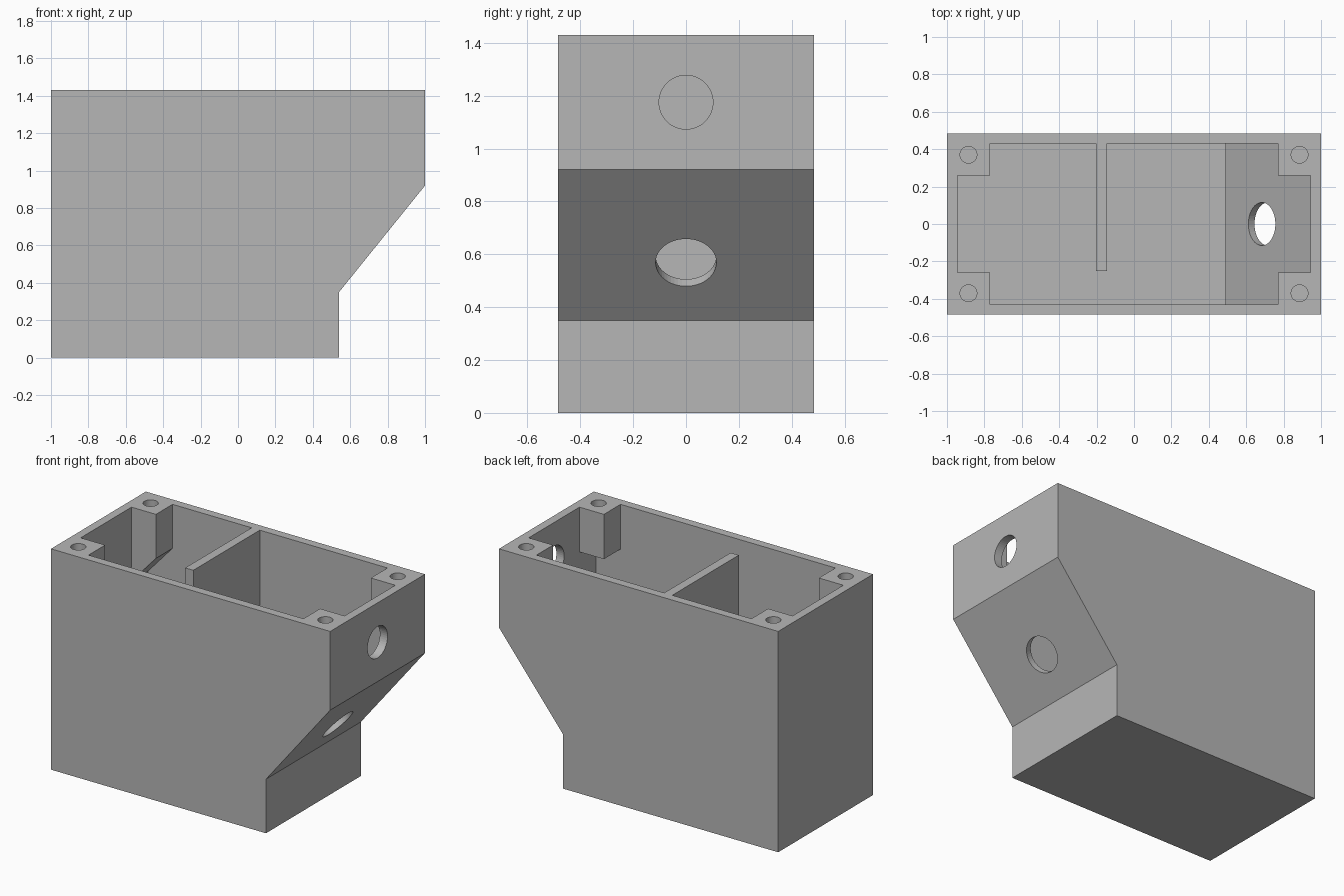
import bpy
import bmesh
from mathutils import Matrix, Vector

cube = bpy.data.objects.get("Cube")
if cube:
    bpy.data.objects.remove(cube, do_unlink=True)

grey = bpy.data.materials.new("plain grey")
grey.use_nodes = True
colour = (0.47, 0.47, 0.47, 1)
grey.diffuse_color = colour
grey.node_tree.nodes["Principled BSDF"].inputs["Base Color"].default_value = colour


def add_object(name, bm):
    bmesh.ops.recalc_face_normals(bm, faces=bm.faces)
    mesh = bpy.data.meshes.new(name)
    bm.to_mesh(mesh)
    bm.free()
    mesh.materials.append(grey)
    obj = bpy.data.objects.new(name, mesh)
    bpy.context.collection.objects.link(obj)
    return obj


def prism(name, profile, y0, y1):
    """Extrude an x-z profile along y."""
    bm = bmesh.new()
    face = bm.faces.new([bm.verts.new((x, y0, z)) for x, z in profile])
    new = bmesh.ops.extrude_face_region(bm, geom=[face])["geom"]
    verts = [v for v in new if isinstance(v, bmesh.types.BMVert)]
    bmesh.ops.translate(bm, verts=verts, vec=(0, y1 - y0, 0))
    return add_object(name, bm)


def cylinder(name, radius, length, centre, axis):
    bm = bmesh.new()
    turn = Vector((0, 0, 1)).rotation_difference(Vector(axis)).to_matrix().to_4x4()
    bmesh.ops.create_cone(bm, cap_ends=True, segments=48, radius1=radius,
                          radius2=radius, depth=length,
                          matrix=Matrix.Translation(centre) @ turn)
    return add_object(name, bm)


def subtract(target, cutter):
    mod = target.modifiers.new("cut", "BOOLEAN")
    mod.operation = "DIFFERENCE"
    mod.solver = "EXACT"
    mod.object = cutter
    bpy.context.view_layer.objects.active = target
    bpy.ops.object.modifier_apply(modifier=mod.name)
    bpy.data.objects.remove(cutter, do_unlink=True)


TOP, ABOVE = 1.43, 1.6

# Outer shell with sloped underside at the right end
housing = prism("housing", [(-1, 0), (0.54, 0), (0.54, 0.35), (1, 0.92),
                            (1, TOP), (-1, TOP)], -0.485, 0.485)

# Hollow interior, open at the top
cavity = prism("cavity", [(-0.945, 0.055), (0.49, 0.055), (0.49, 0.355),
                          (0.945, 0.919), (0.945, ABOVE), (-0.945, ABOVE)],
               -0.43, 0.43)

# Corner posts left standing: tapered below at one end, flat at the other
tapered = [(-0.77, 1.7), (-0.77, 1.145), (-1.2, 0.67), (-1.2, 1.7)]
flat = [(0.77, 1.7), (0.77, 1.14), (1.2, 1.14), (1.2, 1.7)]
for profile in (tapered, flat):
    for side in (-1, 1):
        subtract(cavity, prism("post", profile, 0.26 * side, 0.6 * side))

# Divider joined to the back wall
subtract(cavity, prism("divider", [(-0.203, -0.1), (-0.145, -0.1),
                                   (-0.145, 1.7), (-0.203, 1.7)], -0.25, 0.6))
subtract(housing, cavity)

# Screw holes in the posts
for x in (-0.885, 0.885):
    for y in (-0.37, 0.37):
        subtract(housing, cylinder("screw_hole", 0.045, 0.4, (x, y, TOP), (0, 0, 1)))

# Cable holes through the end wall and the sloped wall
subtract(housing, cylinder("end_hole", 0.102, 0.2, (1, 0, 1.175), (1, 0, 0)))
subtract(housing, cylinder("slope_hole", 0.115, 0.3, (0.717, 0, 0.568),
                           (0.778, 0, -0.628)))
